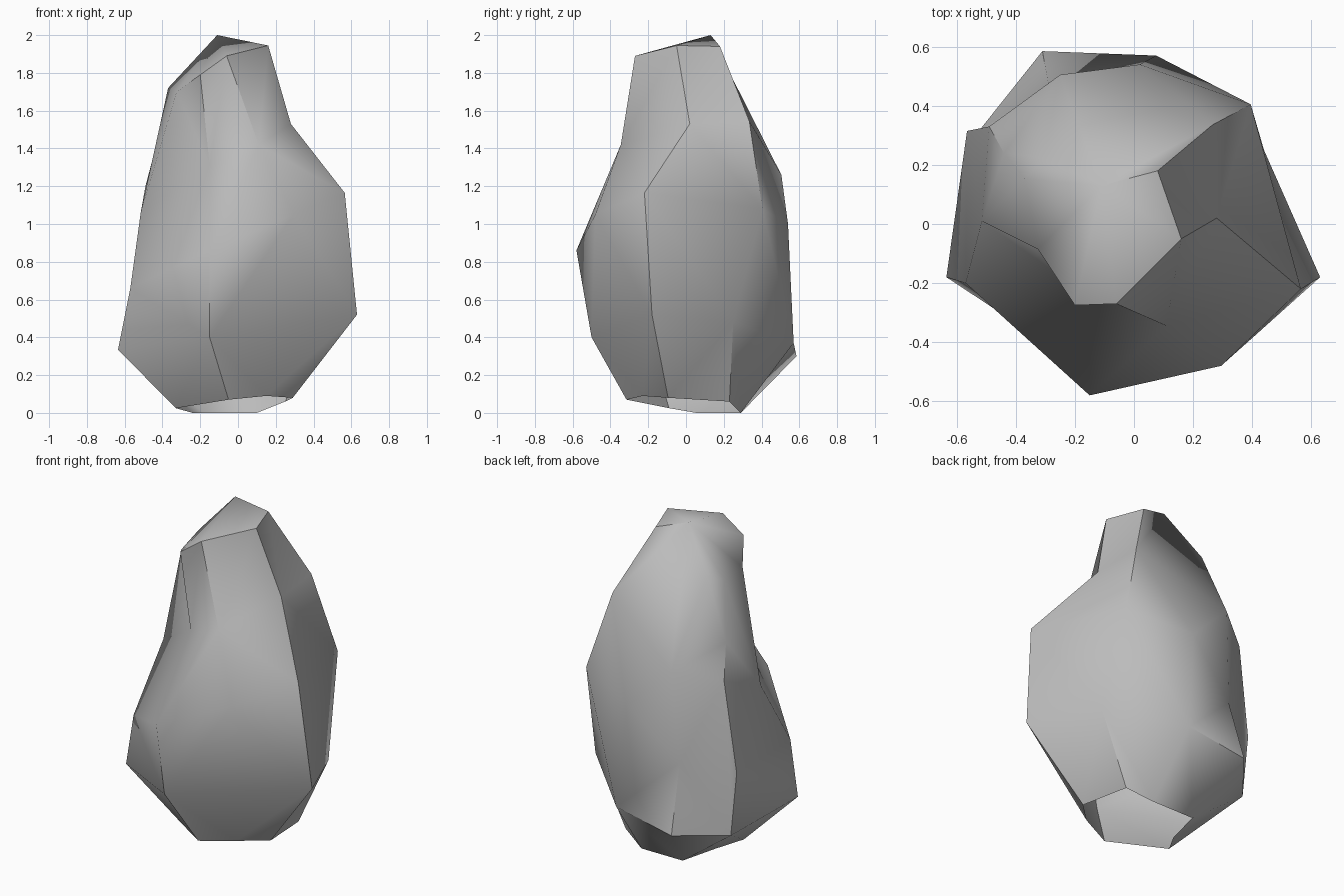
import bpy
import bmesh
import math
from mathutils import Vector

# Remove the default cube only
default_cube = bpy.data.objects.get("Cube")
if default_cube:
    bpy.data.objects.remove(default_cube, do_unlink=True)


def make_material(name, shade):
    """One flat neutral colour, for viewport and render."""
    colour = (shade, shade, shade, 1.0)
    material = bpy.data.materials.new(name)
    material.use_nodes = True
    material.diffuse_color = colour
    material.node_tree.nodes["Principled BSDF"].inputs["Base Color"].default_value = colour
    return material


def add_ring(mesh, corners):
    """Add the corners of one tier, counter-clockwise from the front ridge."""
    return [mesh.verts.new(corner) for corner in corners]


def span(first, second):
    """Distance between two corners, counting height less than sideways reach."""
    gap = first.co - second.co
    return (gap * Vector((1, 1, .4))).length


def stitch(mesh, upper, lower):
    """Join two closed tiers with triangles, taking the shorter diagonal each time."""
    above, below = 0, 0
    while above < len(upper) or below < len(lower):
        top = upper[above % len(upper)]
        bottom = lower[below % len(lower)]
        next_top = upper[(above + 1) % len(upper)]
        next_bottom = lower[(below + 1) % len(lower)]
        tops_done = above == len(upper)
        bottoms_done = below == len(lower)
        top_is_nearer = span(next_top, bottom) < span(next_bottom, top)
        if bottoms_done or (not tops_done and top_is_nearer):
            mesh.faces.new((bottom, next_top, top))
            above += 1
        else:
            mesh.faces.new((bottom, next_bottom, top))
            below += 1


# Peak and slanted crown rim
peak = (-.11, .13, 2)
crown = [(-.2, -.275, 1.79), (-.06, -.27, 1.89), (.16, -.05, 1.945), (.08, .18, 1.94),
         peak, (-.305, .225, 1.75), (-.37, .153, 1.72), (-.325, -.085, 1.7)]

# Narrow neck with the hollow at the front
neck = [(-.15, -.245, 1.31), (.11, -.345, 1.42), (.28, .02, 1.53), (.265, .335, 1.545),
        (-.25, .505, 1.26), (-.44, .24, 1.39), (-.515, .01, 1.06)]

# Wide shoulder ledge, with a shallow dent at the back
shoulder = [(-.15, -.58, .86), (.295, -.48, 1.05), (.565, -.22, 1.165), (.395, .405, 1.08),
            (.02, .54, 1), (-.29, .475, .7), (-.49, .33, 1.2), (-.565, .315, .65),
            (-.57, -.2, .66)]

# Widest part of the body
belly = [(-.15, -.5, .4), (.63, -.18, .52), (.44, .25, .48), (.075, .57, .37),
         (-.31, .585, .3), (-.525, .315, .255), (-.635, -.18, .335)]

# Small open foot on the ground
foot = [(-.05, -.315, .07), (.15, -.23, .09), (.29, -.095, .08), (.25, .23, .06),
        (.1, .29, 0), (-.18, .29, 0), (-.24, .055, 0), (-.33, -.09, .025)]

# Build the stone from the crown down
mesh = bmesh.new()
tiers = [add_ring(mesh, corners) for corners in (crown, neck, shoulder, belly, foot)]
for upper, lower in zip(tiers, tiers[1:]):
    stitch(mesh, upper, lower)

# Close the top with a fan around the peak; the foot stays open
rim = tiers[0]
tip = rim[crown.index(peak)]
for index, corner in enumerate(rim):
    neighbour = rim[(index + 1) % len(rim)]
    if tip not in (corner, neighbour):
        mesh.faces.new((tip, corner, neighbour))
bmesh.ops.recalc_face_normals(mesh, faces=mesh.faces[:])

data = bpy.data.meshes.new("stone")
mesh.to_mesh(data)
mesh.free()
data.materials.append(make_material("stone grey", .5))
stone = bpy.data.objects.new("stone", data)
bpy.context.collection.objects.link(stone)

# Soft facets with sharp breaks between them
bpy.ops.object.select_all(action="DESELECT")
stone.select_set(True)
bpy.context.view_layer.objects.active = stone
bpy.ops.object.shade_smooth_by_angle(angle=math.radians(44))
